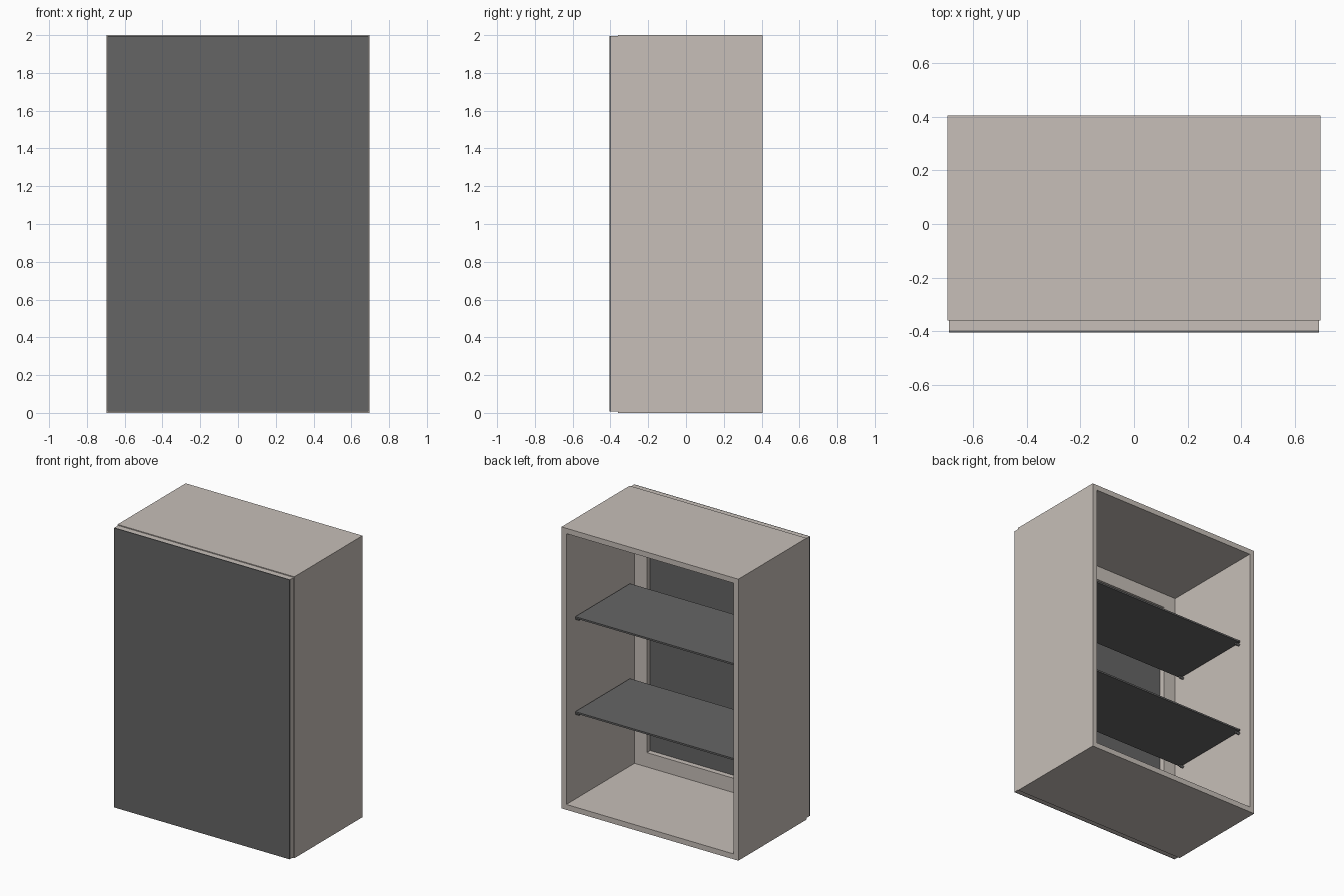
import bpy, bmesh
from math import pi
from mathutils import Matrix, Vector

if "Cube" in bpy.data.objects:
    bpy.data.objects.remove(bpy.data.objects["Cube"])


def material(name, rgb):
    m = bpy.data.materials.new(name)
    m.diffuse_color = (*rgb, 1)
    m.use_nodes = True
    m.node_tree.nodes["Principled BSDF"].inputs["Base Color"].default_value = m.diffuse_color
    return m


BEIGE = material("beige_board", (0.57, 0.52, 0.48))
DARK = material("dark_glass", (0.13, 0.13, 0.13))


def finish(name, bm, mat):
    bmesh.ops.recalc_face_normals(bm, faces=bm.faces)
    mesh = bpy.data.meshes.new(name)
    bm.to_mesh(mesh)
    bm.free()
    mesh.materials.append(mat)
    obj = bpy.data.objects.new(name, mesh)
    bpy.context.collection.objects.link(obj)
    return obj


def box(name, lo, hi, mat):
    lo, hi = Vector(lo), Vector(hi)
    bm = bmesh.new()
    bmesh.ops.create_cube(bm, size=1, matrix=Matrix.Translation((lo + hi) / 2)
                          @ Matrix.Diagonal((*(hi - lo), 1)))
    return finish(name, bm, mat)


def ring(name, outer, inner, y0, y1, mat):
    """Rectangular frame in the xz plane; outer and inner are (half width, z0, z1)."""
    bm = bmesh.new()
    loops = []
    for (w, z0, z1), y in ((outer, y0), (outer, y1), (inner, y1), (inner, y0)):
        loops.append([bm.verts.new((x, y, z))
                      for x, z in ((-w, z0), (w, z0), (w, z1), (-w, z1))])
    for k in range(4):
        a, b = loops[k], loops[(k + 1) % 4]
        for i in range(4):
            j = (i + 1) % 4
            bm.faces.new((a[i], a[j], b[j], b[i]))
    return finish(name, bm, mat)


# Open-backed carcass
ring("cabinet_body", (0.695, 0, 2), (0.657, 0.038, 1.962), -0.36, 0.405, BEIGE)

# Door: board frame with a dark panel over its front
ring("door_frame", (0.69, 0.008, 1.994), (0.56, 0.14, 1.86), -0.398, -0.36, BEIGE)
box("door_panel", (-0.69, -0.405, 0.008), (0.69, -0.398, 1.994), DARK)

# Shelves resting on pins in the side walls
for n, z in enumerate((0.665, 1.34), 1):
    box(f"shelf_{n}", (-0.65, -0.30, z - 0.012), (0.65, 0.315, z), DARK)
    for side, sx in (("left", -1), ("right", 1)):
        for end, y in (("front", -0.28), ("back", 0.295)):
            bm = bmesh.new()
            bmesh.ops.create_cone(
                bm, cap_ends=True, segments=16, radius1=0.009, radius2=0.009, depth=0.03,
                matrix=Matrix.Translation((sx * 0.643, y, z - 0.021)) @ Matrix.Rotation(pi / 2, 4, 'Y'))
            pin = finish(f"shelf_{n}_pin_{end}_{side}", bm, DARK)
            bpy.context.view_layer.objects.active = pin
            pin.select_set(True)
            bpy.ops.object.shade_smooth_by_angle()
            pin.select_set(False)
